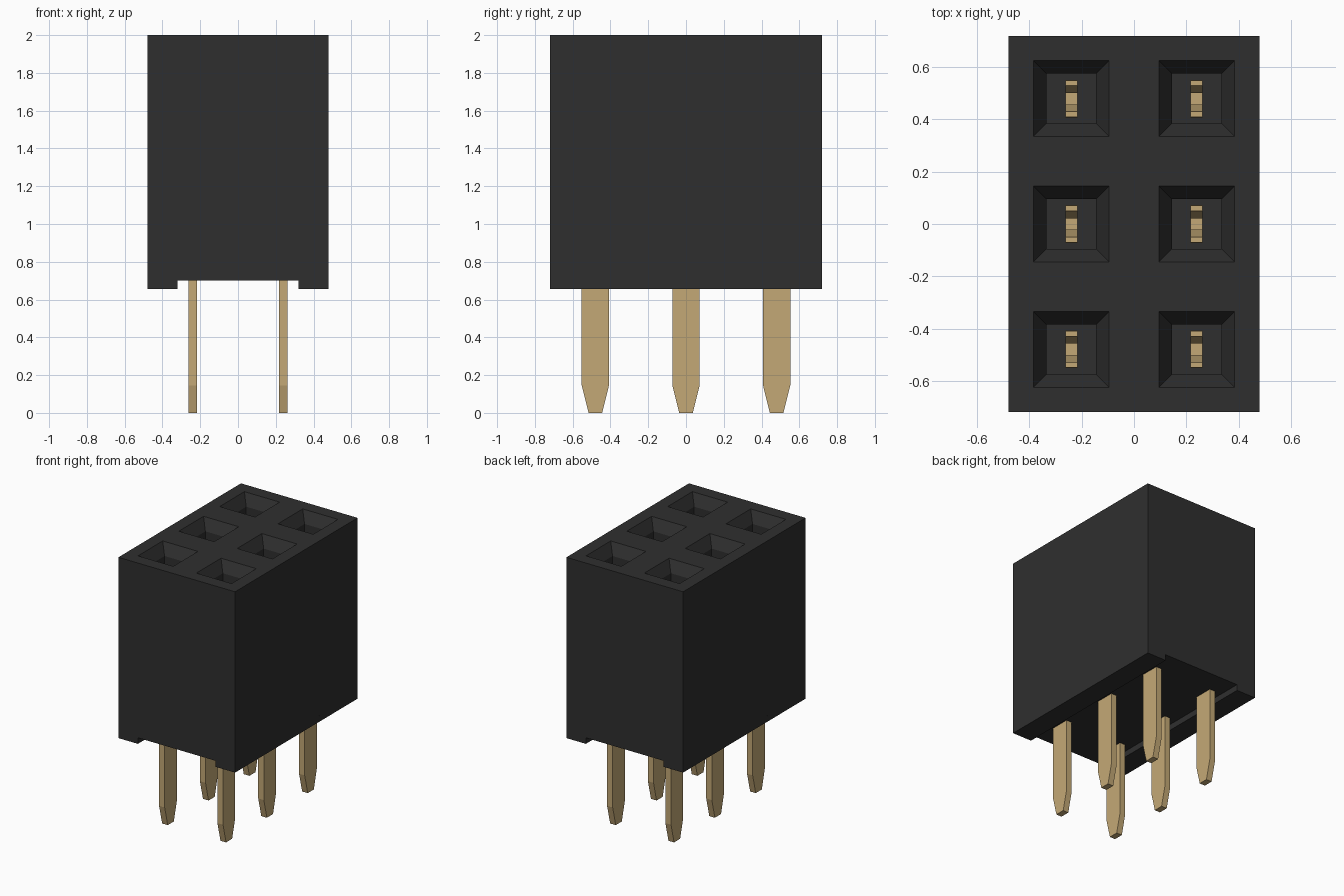
import bpy
import bmesh

old = bpy.data.objects.get("Cube")
if old:
    bpy.data.objects.remove(old, do_unlink=True)

PITCH = 0.48                      # spacing between contacts
HALF_X, HALF_Y = 0.48, 0.72       # housing half sizes
BOTTOM, CHANNEL, TOP = 0.655, 0.70, 2.0
MOUTH, THROAT = 0.145, 0.075      # half widths of each socket
COLUMNS = [-PITCH / 2, PITCH / 2]
ROWS = [-PITCH, 0, PITCH]


def material(name, rgb, roughness):
    mat = bpy.data.materials.new(name)
    mat.use_nodes = True
    mat.diffuse_color = (*rgb, 1)
    shader = mat.node_tree.nodes["Principled BSDF"]
    shader.inputs["Base Color"].default_value = (*rgb, 1)
    shader.inputs["Roughness"].default_value = roughness
    return mat


def finish(name, bm, mat, location=(0, 0, 0)):
    bmesh.ops.recalc_face_normals(bm, faces=bm.faces)
    mesh = bpy.data.meshes.new(name)
    bm.to_mesh(mesh)
    bm.free()
    mesh.materials.append(mat)
    obj = bpy.data.objects.new(name, mesh)
    obj.location = location
    bpy.context.collection.objects.link(obj)
    return obj


black = material("black plastic", (0.028, 0.028, 0.028), 0.6)
gold = material("gold contact", (0.55, 0.395, 0.18), 0.4)

# Housing: top grid whose lines follow the socket mouths
xs = sorted([-HALF_X, HALF_X] + [c + s * MOUTH for c in COLUMNS for s in (-1, 1)])
ys = sorted([-HALF_Y, HALF_Y] + [r + s * MOUTH for r in ROWS for s in (-1, 1)])
bm = bmesh.new()
grid = [[bm.verts.new((x, y, TOP)) for y in ys] for x in xs]
sockets = []
for i in range(len(xs) - 1):
    for j in range(len(ys) - 1):
        face = bm.faces.new((grid[i][j], grid[i + 1][j],
                             grid[i + 1][j + 1], grid[i][j + 1]))
        if i % 2 and j % 2:
            sockets.append(face)
bm.normal_update()
rim = [e for e in bm.edges if e.is_boundary]

# Outer walls and the raised underside
walls = bmesh.ops.extrude_edge_only(bm, edges=rim)["geom"]
for v in walls:
    if isinstance(v, bmesh.types.BMVert):
        v.co.z = CHANNEL
bmesh.ops.contextual_create(bm, geom=[e for e in walls if isinstance(e, bmesh.types.BMEdge)])

# Funnel-shaped mouths, then straight shafts
bmesh.ops.inset_individual(bm, faces=sockets, thickness=MOUTH - THROAT, depth=-0.08)
shafts = bmesh.ops.extrude_discrete_faces(bm, faces=sockets)["faces"]
for face in shafts:
    for v in face.verts:
        v.co.z = 0.85
finish("housing", bm, black)

# Standoff rails along both sides of the underside
for side, name in ((-1, "right_rail"), (1, "left_rail")):
    bm = bmesh.new()
    bmesh.ops.create_cube(bm, size=1)
    for v in bm.verts:
        v.co.x = side * (0.40 + v.co.x * 0.16)
        v.co.y *= 2 * HALF_Y
        v.co.z = (BOTTOM + CHANNEL) / 2 + v.co.z * (CHANNEL - BOTTOM)
    finish(name, bm, black)

# Contact: half outline (y, z) of a tapered tail with a sprung fork above
half = [(0.036, 0), (0.072, 0.145), (0.072, 1.15), (0.045, 1.50), (0.07, 1.65),
        (0.05, 1.65), (0.022, 1.50), (0.045, 1.15), (0.03, 1.0)]
outline = half + [(-y, z) for y, z in reversed(half)]
THICK = 0.046
number = 0
for x in COLUMNS:
    for y in ROWS:
        number += 1
        bm = bmesh.new()
        blade = bm.faces.new([bm.verts.new((-THICK / 2, p, z)) for p, z in outline])
        moved = bmesh.ops.extrude_face_region(bm, geom=[blade])["geom"]
        bmesh.ops.translate(bm, vec=(THICK, 0, 0),
                            verts=[v for v in moved if isinstance(v, bmesh.types.BMVert)])
        finish(f"contact_pin_{number}", bm, gold, (x, y, 0))
